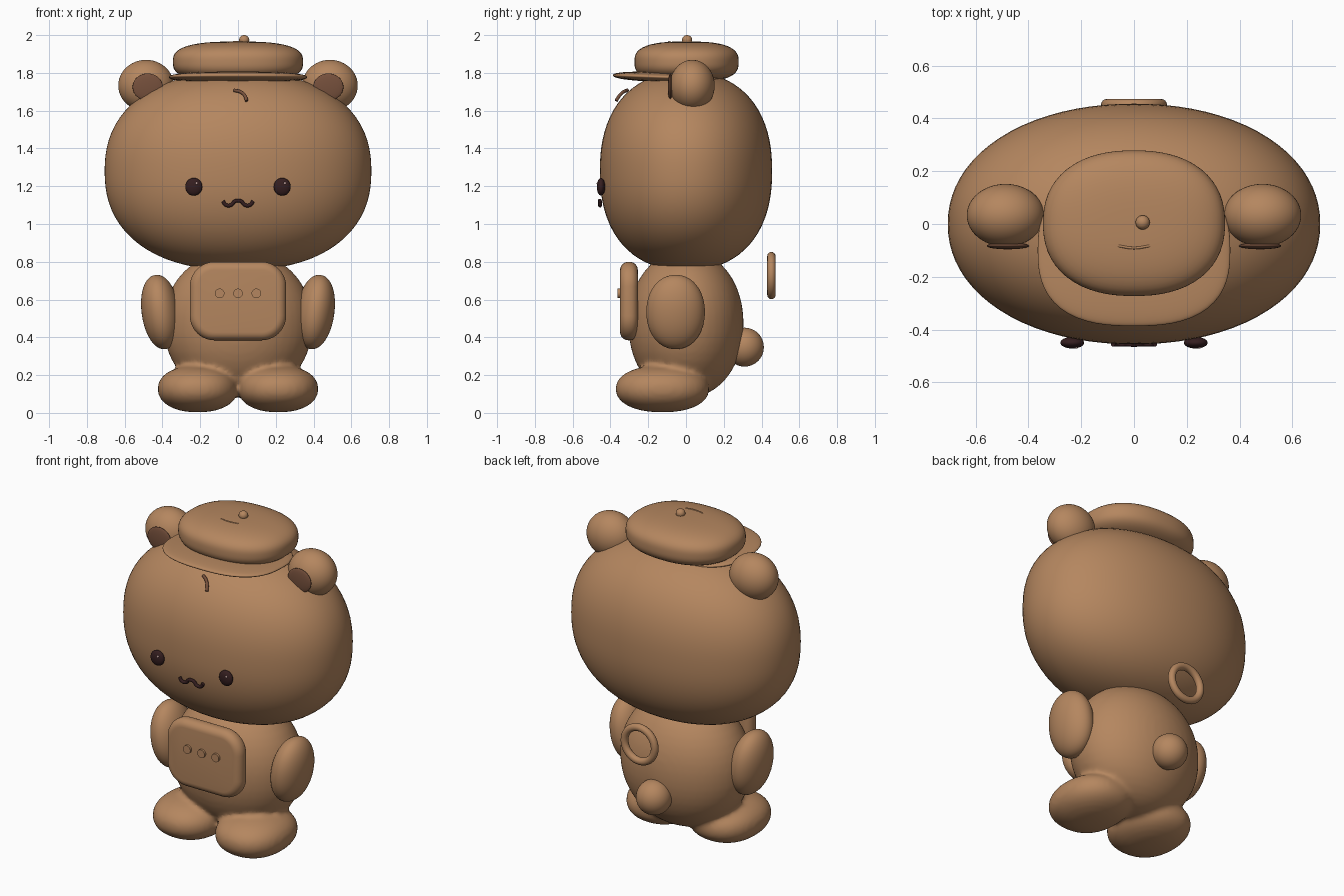
import bpy, bmesh, math
from mathutils import Matrix, Vector

cube = bpy.data.objects.get("Cube")
if cube:
    bpy.data.objects.remove(cube)


def material(name, rgb):
    m = bpy.data.materials.new(name)
    m.use_nodes = True
    m.diffuse_color = (*rgb, 1)
    m.node_tree.nodes["Principled BSDF"].inputs["Base Color"].default_value = (*rgb, 1)
    return m


FUR = material("caramel_brown", (0.46, 0.24, 0.115))
INNER = material("cocoa_brown", (0.18, 0.08, 0.045))
DARK = material("dark_plum", (0.035, 0.013, 0.014))
GLINT = material("pale_pink", (0.6, 0.4, 0.38))


def finish(name, bm, mat):
    mesh = bpy.data.meshes.new(name)
    bm.to_mesh(mesh)
    bm.free()
    mesh.materials.append(mat)
    mesh.polygons.foreach_set("use_smooth", [True] * len(mesh.polygons))
    ob = bpy.data.objects.new(name, mesh)
    bpy.context.collection.objects.link(ob)
    return ob


def add_blob(bm, center, radii, outline=2, profile=2, turn=None, segs=48):
    """Rounded squircle-like ball; outline acts in plan, profile in height."""
    verts = bmesh.ops.create_uvsphere(bm, u_segments=segs, v_segments=segs // 2, radius=1)["verts"]
    for v in verts:
        x, y, z = v.co
        h = math.hypot(x, y)
        s = (h ** profile + abs(z) ** profile) ** (-1 / profile)
        o = 1
        if h > 1e-5:
            o = (abs(x / h) ** outline + abs(y / h) ** outline) ** (-1 / outline)
        p = Vector((x * s * o * radii[0], y * s * o * radii[1], z * s * radii[2]))
        v.co = (turn @ p if turn else p) + Vector(center)


def blob(name, center, radii, mat=FUR, **kw):
    bm = bmesh.new()
    add_blob(bm, center, radii, **kw)
    return finish(name, bm, mat)


def tube(name, points, radius, mat):
    curve = bpy.data.curves.new(name, "CURVE")
    curve.dimensions = "3D"
    curve.bevel_depth = radius
    curve.bevel_resolution = 3
    curve.use_fill_caps = True
    s = curve.splines.new("BEZIER")
    s.bezier_points.add(len(points) - 1)
    for bp, co in zip(s.bezier_points, points):
        bp.co = co
        bp.handle_left_type = bp.handle_right_type = "AUTO"
    curve.materials.append(mat)
    ob = bpy.data.objects.new(name, curve)
    bpy.context.collection.objects.link(ob)


# Head
blob("head", (0, 0, 1.28), (0.706, 0.456, 0.525), outline=2.1, profile=2.3, segs=80)

# Body and feet, melted together
bm = bmesh.new()
add_blob(bm, (0, 0, 0.47), (0.395, 0.305, 0.39), profile=2.1)
for side in (-1, 1):
    add_blob(bm, (side * 0.213, -0.125, 0.127), (0.212, 0.248, 0.124), outline=2.2, profile=2.2)
body = finish("body_and_feet", bm, FUR)
remesh = body.modifiers.new("melt", "REMESH")
remesh.mode = "VOXEL"
remesh.voxel_size = 0.014
remesh.use_smooth_shade = True
soften = body.modifiers.new("soften", "SMOOTH")
soften.factor = 0.5
soften.iterations = 8

# Paired parts
for side, label in ((1, "left"), (-1, "right")):
    blob(label + "_arm", (side * 0.41, -0.055, 0.534), (0.1, 0.155, 0.198),
         profile=2.1, turn=Matrix.Rotation(side * math.radians(8), 3, "Y"))
    blob(label + "_ear", (side * 0.487, 0.033, 1.733), (0.147, 0.119, 0.136))
    blob(label + "_inner_ear", (side * 0.478, -0.083, 1.725), (0.08, 0.013, 0.072), INNER)
    blob(label + "_eye", (side * 0.234, -0.45, 1.197), (0.045, 0.022, 0.047), DARK, segs=32)
    blob(label + "_eye_glint", (side * 0.234 + 0.014, -0.467, 1.215), (0.007, 0.006, 0.007),
         GLINT, segs=12)

# Mouth and forelock
mouth = [(0.08, 1.122), (0.066, 1.102), (0.038, 1.1), (0.017, 1.12)]
half = [(x, -0.455, z) for x, z in mouth]
tube("mouth", [(-x, y, z) for x, y, z in half] + [(0, -0.456, 1.124)] + half[::-1], 0.01, DARK)
tube("forelock", [(-0.02, -0.31, 1.708), (0.012, -0.33, 1.7),
                  (0.036, -0.352, 1.68), (0.046, -0.37, 1.652)], 0.009, INNER)

# Cap
blob("cap_crown", (0, 0.003, 1.858), (0.345, 0.276, 0.108), outline=2.3, profile=2.8, segs=64)
blob("cap_brim", (0, -0.1, 1.777), (0.365, 0.287, 0.027), outline=2.6, profile=2.4, segs=64,
     turn=Matrix.Rotation(math.radians(-2), 3, "X"))
blob("cap_button", (0.033, 0.006, 1.974), (0.027, 0.027, 0.026), segs=24)
tube("cap_stitch", [(-0.06, -0.083, 1.962), (0, -0.091, 1.963), (0.06, -0.083, 1.962)], 0.005, FUR)

# Belly pocket: a cushion with rounded corners
bm = bmesh.new()
bmesh.ops.create_cube(bm, size=1)
bmesh.ops.transform(bm, matrix=Matrix.Translation((0, -0.302, 0.592))
                    @ Matrix.Diagonal((0.51, 0.094, 0.415, 1)), verts=bm.verts)
corners = [e for e in bm.edges if abs(e.verts[0].co.y - e.verts[1].co.y) > 0.05]
bmesh.ops.bevel(bm, geom=corners, offset=0.13, segments=10, profile=0.5, affect="EDGES")
rims = [e for e in bm.edges if abs(e.verts[0].co.y - e.verts[1].co.y) < 0.01]
bmesh.ops.bevel(bm, geom=rims, offset=0.043, segments=6, profile=0.5, affect="EDGES")
finish("belly_pocket", bm, FUR)

# Pocket buttons
for i in (-1, 0, 1):
    bpy.ops.mesh.primitive_cylinder_add(vertices=32, radius=0.025, depth=0.014,
                                        location=(i * 0.097, -0.355, 0.633),
                                        rotation=(math.pi / 2, 0, 0))
    dot = bpy.context.object
    dot.name = "pocket_button"
    dot.data.materials.append(FUR)
    bpy.ops.object.shade_smooth_by_angle()

# Tail and back ring
blob("tail", (0, 0.31, 0.348), (0.102, 0.102, 0.103))
bpy.ops.mesh.primitive_torus_add(major_radius=0.103, minor_radius=0.022, major_segments=48,
                                 minor_segments=16, location=(0, 0.452, 0.727),
                                 rotation=(math.pi / 2, 0, 0))
ring = bpy.context.object
ring.name = "back_ring"
ring.data.materials.append(FUR)
bpy.ops.object.shade_smooth_by_angle(angle=math.pi)
